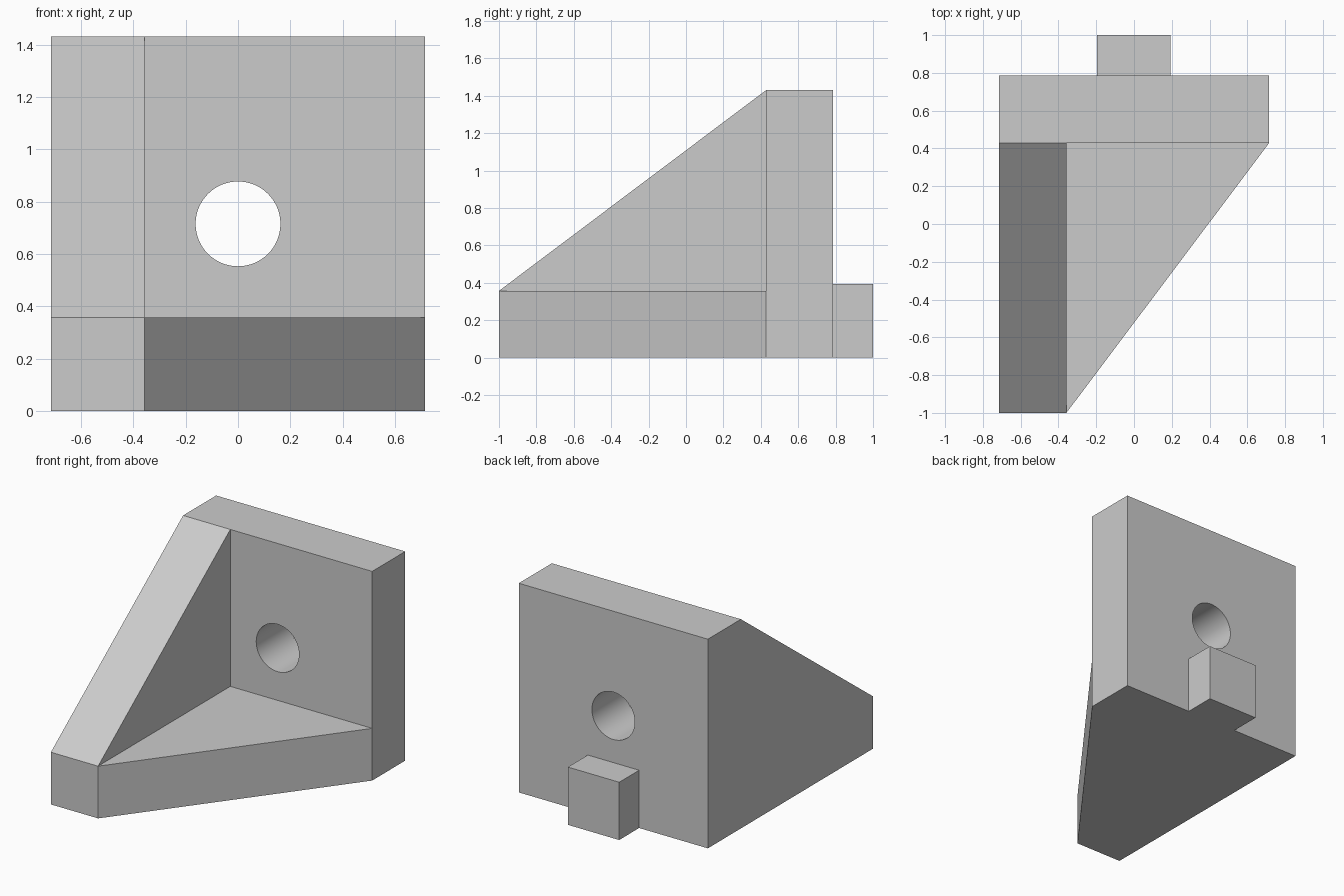
import bpy
import bmesh
import math
from mathutils import Vector

cube = bpy.data.objects.get("Cube")
if cube:
    bpy.data.objects.remove(cube, do_unlink=True)

# Main dimensions
HALF_W, FRONT, BACK, TAB_BACK = 0.715, -1.0, 0.785, 1.0
HEIGHT, THICK = 1.43, 0.357
WALL_FRONT = BACK - THICK
RIB_X = -HALF_W + THICK

grey = bpy.data.materials.new("plain grey")
grey.use_nodes = True
grey.diffuse_color = (0.6, 0.6, 0.6, 1)
grey.node_tree.nodes["Principled BSDF"].inputs["Base Color"].default_value = grey.diffuse_color


def prism(name, outline, direction):
    """Extrude a closed flat outline along a direction."""
    bm = bmesh.new()
    face = bm.faces.new([bm.verts.new(p) for p in outline])
    result = bmesh.ops.extrude_face_region(bm, geom=[face], use_keep_orig=True)
    moved = [g for g in result["geom"] if isinstance(g, bmesh.types.BMVert)]
    bmesh.ops.translate(bm, verts=moved, vec=Vector(direction))
    bmesh.ops.recalc_face_normals(bm, faces=bm.faces)
    mesh = bpy.data.meshes.new(name)
    bm.to_mesh(mesh)
    bm.free()
    mesh.materials.append(grey)
    obj = bpy.data.objects.new(name, mesh)
    bpy.context.collection.objects.link(obj)
    return obj


def box_outline(x0, x1, y0, y1):
    return [(x0, y0, 0), (x1, y0, 0), (x1, y1, 0), (x0, y1, 0)]


def combine(target, other, operation):
    """Apply a boolean and discard its helper."""
    mod = target.modifiers.new(operation.lower(), "BOOLEAN")
    mod.operation, mod.solver, mod.object = operation, "EXACT", other
    other.hide_render = True
    bpy.context.view_layer.objects.active = target
    bpy.ops.object.modifier_apply(modifier=mod.name)
    bpy.data.objects.remove(other, do_unlink=True)


# Base plate with its slanted front edge
bracket = prism("corner_bracket", [
    (-HALF_W, FRONT, 0), (RIB_X, FRONT, 0), (HALF_W, WALL_FRONT, 0),
    (HALF_W, BACK, 0), (-HALF_W, BACK, 0)], (0, 0, THICK))

# Sloped side rib
rib = prism("side_rib", [
    (-HALF_W, FRONT, 0), (-HALF_W, FRONT, THICK), (-HALF_W, WALL_FRONT, HEIGHT),
    (-HALF_W, BACK, HEIGHT), (-HALF_W, BACK, 0)], (THICK, 0, 0))

# Upright back wall and locating tab
wall = prism("back_wall", box_outline(-HALF_W, HALF_W, WALL_FRONT, BACK), (0, 0, HEIGHT))
tab = prism("back_tab", box_outline(-0.195, 0.193, WALL_FRONT + 0.1, TAB_BACK), (0, 0, 0.395))
for part in (rib, wall, tab):
    combine(bracket, part, "UNION")

# Round hole through the wall
SIDES, RADIUS = 64, 0.162
circle = [(RADIUS * math.cos(a), WALL_FRONT - 0.1, HEIGHT / 2 + RADIUS * math.sin(a))
          for a in (math.tau * i / SIDES for i in range(SIDES))]
combine(bracket, prism("hole_cutter", circle, (0, THICK + 0.2, 0)), "DIFFERENCE")

# Smooth the hole while keeping the edges crisp
bpy.ops.object.select_all(action="DESELECT")
bracket.select_set(True)
bpy.context.view_layer.objects.active = bracket
bpy.ops.object.shade_smooth_by_angle(angle=math.radians(30))
